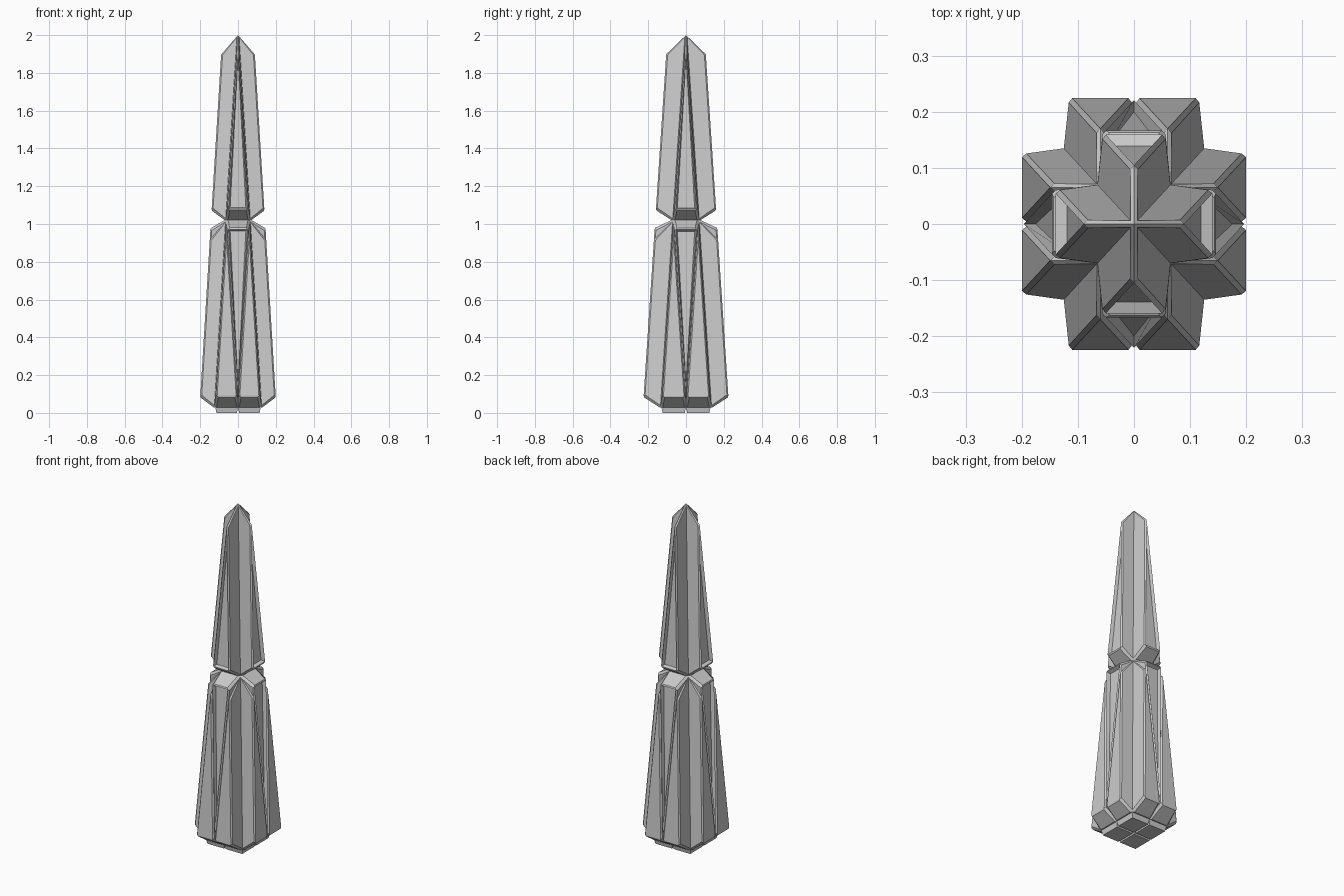
import bpy, bmesh

if "Cube" in bpy.data.objects:
    bpy.data.objects.remove(bpy.data.objects["Cube"])

BASE_X, BASE_Y, BASE_Z = 0.12, 0.13, 0.03     # foot of the core
NECK_X, NECK_Y, NECK_Z = 0.06, 0.065, 1.02    # waist between the two tiers
SHRINK = 0.835                                # how much each petal narrows outward


def ring(bm, hx, hy, z):
    return [bm.verts.new((x * hx, y * hy, z))
            for x, y in ((-1, -1), (1, -1), (1, 1), (-1, 1))]


def pull_petals(bm, centre_z):
    """Pull every core face outward as a tapering block; return caps and walls."""
    bm.normal_update()
    for f in bm.faces:
        out = f.calc_center_median()
        out.z -= centre_z
        if f.normal.dot(out) < 0:
            f.normal_flip()
    bm.normal_update()
    caps = bmesh.ops.extrude_discrete_faces(bm, faces=bm.faces[:])['faces']
    for f in caps:
        n = f.normal.copy()
        if abs(n.z) > 0.9:
            dist, scale = 0.03, 0.9
        else:
            dist, scale = (0.083 if abs(n.x) > abs(n.y) else 0.098), SHRINK
        c = f.calc_center_median()
        for v in f.verts:
            v.co = c + (v.co - c) * scale + n * dist
    bm.normal_update()
    walls = {w for f in caps if abs(f.normal.z) < 0.9
             for e in f.edges for w in e.link_faces if w is not f}
    return caps, list(walls)


def finish(bm, name, panels, walls):
    # sunken panels on the petal faces, slightly raised panels on their walls
    bmesh.ops.inset_individual(bm, faces=panels, thickness=0.012, depth=-0.02)
    bmesh.ops.inset_individual(bm, faces=walls, thickness=0.009, depth=0.006)
    mesh = bpy.data.meshes.new(name)
    bm.to_mesh(mesh)
    bm.free()
    bpy.context.collection.objects.link(bpy.data.objects.new(name, mesh))


# Upper tier: four-sided spike with one petal per side
bm = bmesh.new()
neck = ring(bm, NECK_X, NECK_Y, NECK_Z)
tip = bm.verts.new((0, 0, 2))
for i in range(4):
    bm.faces.new((neck[i], neck[(i + 1) % 4], tip))
caps, walls = pull_petals(bm, 1.3)
finish(bm, "upper_spire", caps, walls)

# Lower tier: each side is one hanging triangle between two standing ones
bm = bmesh.new()
neck = ring(bm, NECK_X, NECK_Y, NECK_Z)
foot = ring(bm, BASE_X, BASE_Y, BASE_Z)
mids = [bm.verts.new((foot[i].co + foot[(i + 1) % 4].co) / 2) for i in range(4)]
centre = bm.verts.new((0, 0, BASE_Z))
for i in range(4):
    j = (i + 1) % 4
    bm.faces.new((neck[i], mids[i], neck[j]))
    bm.faces.new((neck[i], foot[i], mids[i]))
    bm.faces.new((neck[j], mids[i], foot[j]))
    bm.faces.new((foot[i], mids[i], centre, mids[i - 1]))   # foot pads
caps, walls = pull_petals(bm, 0.5)
# only the hanging middle triangles carry a sunken panel
middle = [f for f in caps if len(f.verts) == 3
          and f.calc_center_median().z > 0.5]
finish(bm, "lower_spire", middle, walls)
